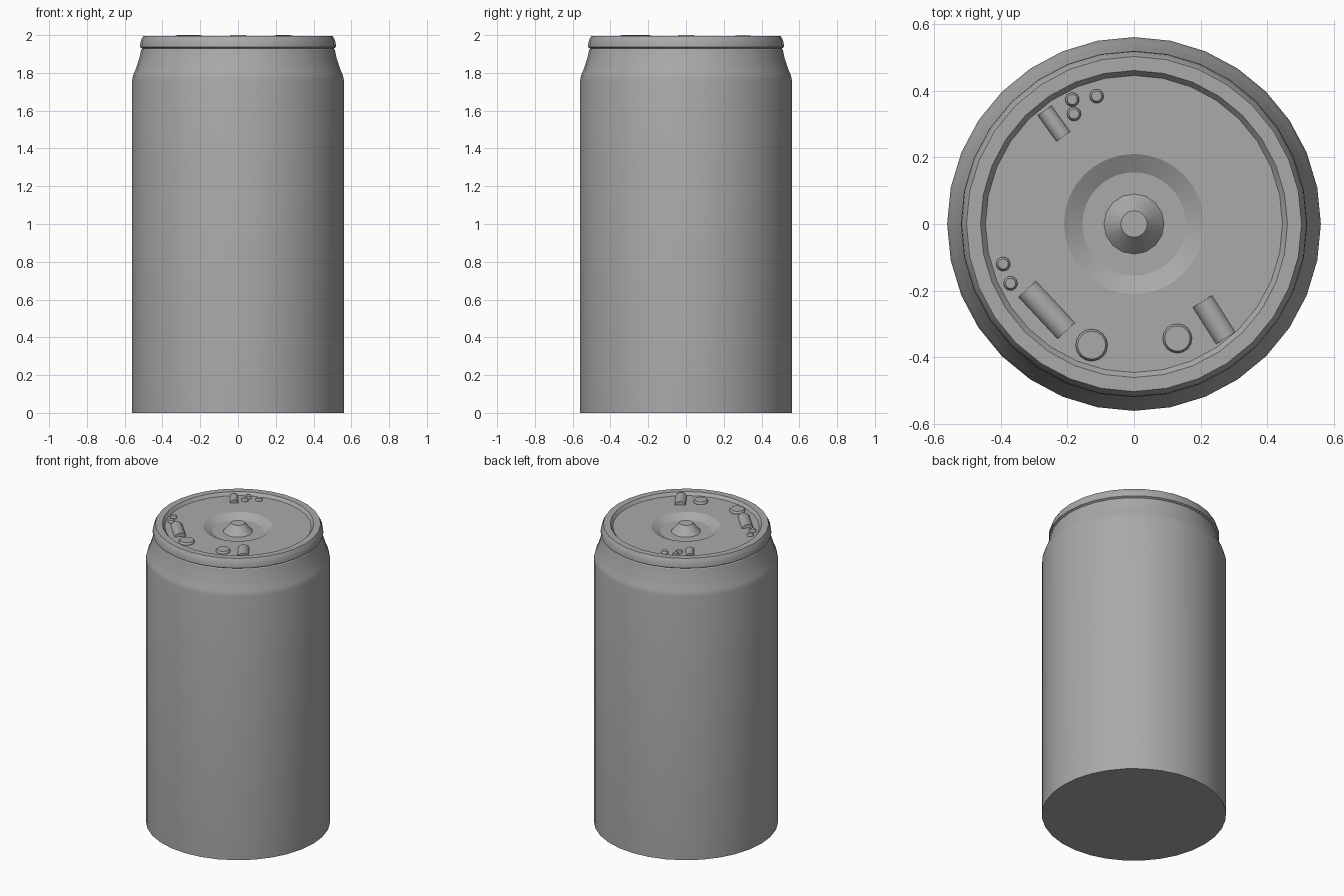
import bpy, bmesh, math
from mathutils import Matrix, Vector

cube = bpy.data.objects.get("Cube")
if cube:
    bpy.data.objects.remove(cube, do_unlink=True)

grey = bpy.data.materials.new("plain grey")
grey.use_nodes = True
colour = (0.4, 0.4, 0.4, 1)
grey.diffuse_color = colour
grey.node_tree.nodes["Principled BSDF"].inputs["Base Color"].default_value = colour

FLOOR = 1.975


def finish(name, bm, angle=30):
    """Turn a bmesh into a grey object with sharp edges kept."""
    bmesh.ops.recalc_face_normals(bm, faces=bm.faces)
    mesh = bpy.data.meshes.new(name)
    bm.to_mesh(mesh)
    bm.free()
    mesh.materials.append(grey)
    obj = bpy.data.objects.new(name, mesh)
    bpy.context.collection.objects.link(obj)
    bpy.ops.object.select_all(action="DESELECT")
    obj.select_set(True)
    bpy.context.view_layer.objects.active = obj
    bpy.ops.object.shade_smooth_by_angle(angle=math.radians(angle))
    return obj


def lathe(name, profile, sides, angle=30):
    """Revolve (radius, height) points about z and cap both ends."""
    bm = bmesh.new()
    rings = []
    for r, z in profile:
        rings.append([bm.verts.new((r * math.sin(math.tau * i / sides),
                                    r * math.cos(math.tau * i / sides), z))
                      for i in range(sides)])
    for low, high in zip(rings, rings[1:]):
        for i in range(sides):
            j = (i + 1) % sides
            bm.faces.new((low[i], low[j], high[j], high[i]))
    bm.faces.new(rings[0])
    bm.faces.new(rings[-1])
    return finish(name, bm, angle)


# Can shell: wall, shoulder, neck, rolled rim, sunken lid and central dish
lathe("can_body", [
    (0.56, 0), (0.56, 1.765), (0.553, 1.795), (0.541, 1.82), (0.537, 1.835),
    (0.523, 1.875), (0.512, 1.925), (0.507, 1.93), (0.519, 1.937),
    (0.517, 1.96), (0.51, 1.98), (0.502, 1.995), (0.46, 1.995),
    (0.445, FLOOR), (0.21, FLOOR), (0.155, 1.945), (0.09, 1.945)], 32, 20)

# Blunt cone in the middle of the dish
lathe("centre_cone", [(0.092, 1.943), (0.04, 2.0)], 16)

# Round studs on the lid
studs = [(-0.127, -0.363, 0.048), (0.13, -0.343, 0.044),
         (-0.185, 0.373, 0.021), (-0.18, 0.33, 0.021), (-0.112, 0.383, 0.021),
         (-0.392, -0.12, 0.021), (-0.37, -0.178, 0.021)]
for n, (x, y, r) in enumerate(studs, 1):
    stud = lathe(f"lid_stud_{n}", [(r, FLOOR - 0.005), (r, FLOOR + 0.006),
                                   (r - 0.006, FLOOR + 0.016)], 16)
    stud.location = (x, y, 0)

# Pins lying partly sunk in the lid: start, end, radius, top height
pins = [((-0.268, 0.34), (-0.212, 0.262), 0.026, 1.997),
        ((-0.32, -0.195), (-0.203, -0.32), 0.038, 2.0),
        ((0.205, -0.232), (0.275, -0.342), 0.036, 2.0)]
for n, (a, b, r, top) in enumerate(pins, 1):
    a, b = Vector((*a, top - r)), Vector((*b, top - r))
    axis = b - a
    bm = bmesh.new()
    bmesh.ops.create_cone(bm, cap_ends=True, segments=16, radius1=r, radius2=r,
                          depth=axis.length)
    turn = axis.to_track_quat("Z", "Y").to_matrix().to_4x4()
    bm.transform(Matrix.Translation((a + b) / 2) @ turn)
    finish(f"lid_pin_{n}", bm)
